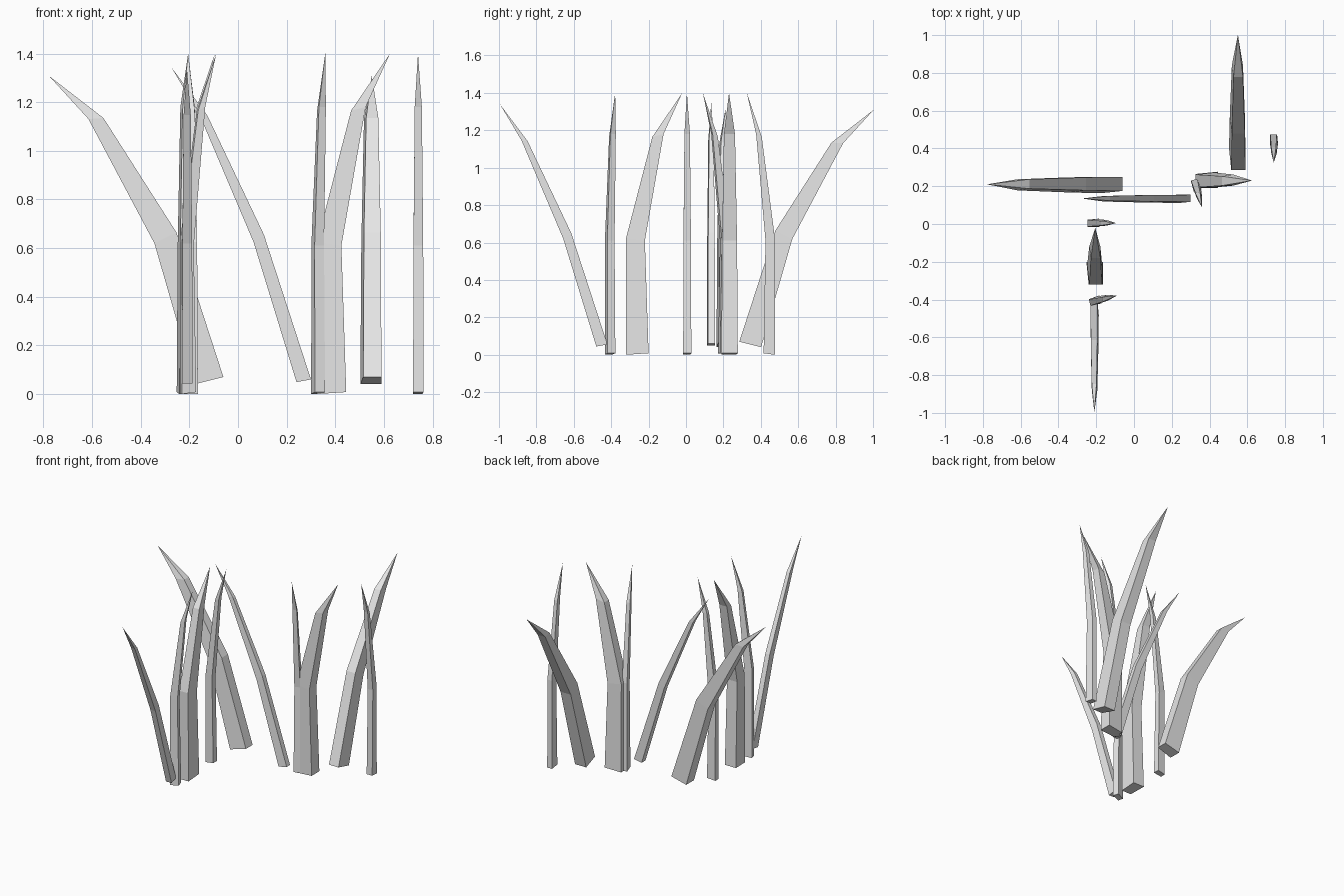
import bpy
import bmesh
from math import radians
from mathutils import Matrix, Vector

cube = bpy.data.objects.get("Cube")
if cube:
    bpy.data.objects.remove(cube, do_unlink=True)

# Single pale grey for every blade
grey = bpy.data.materials.new("pale_grey")
grey.use_nodes = True
colour = (0.8, 0.8, 0.8, 1.0)
grey.diffuse_color = colour
grey.node_tree.nodes["Principled BSDF"].inputs["Base Color"].default_value = colour

# Each ring: back x, back z, front x, front z, right y, back left y, front left y
RINGS = [
    (0.0, 0.0, 0.12, 0.008, -0.04, 0.035, 0.047),
    (0.0, 0.625, 0.10, 0.61, -0.037, 0.032, 0.043),
    (0.14, 1.165, 0.20, 1.18, -0.027, 0.023, 0.032),
]
TIP = (0.30, 0.0, 1.4)


def blade(name, location, yaw, tilt=0, width=1.0):
    """Four-sided grass blade that bends towards local +x and ends in a point."""
    bm = bmesh.new()
    rings = []
    for bx, bz, fx, fz, right, back_left, front_left in RINGS:
        corners = [(bx, right, bz), (fx, right, fz),
                   (fx, front_left, fz), (bx, back_left, bz)]
        rings.append([bm.verts.new(c) for c in corners])
    tip = bm.verts.new(TIP)
    bm.faces.new(rings[0][::-1])
    for i in range(4):
        j = (i + 1) % 4
        for low, high in zip(rings, rings[1:]):
            bm.faces.new((low[i], low[j], high[j], high[i]))
        bm.faces.new((rings[-1][i], rings[-1][j], tip))
    place = (Matrix.Translation(Vector(location))
             @ Matrix.Rotation(radians(yaw), 4, 'Z')
             @ Matrix.Rotation(radians(tilt), 4, 'Y')
             @ Matrix.Diagonal((width, width, 1.0, 1.0)))
    bm.transform(place)
    bmesh.ops.recalc_face_normals(bm, faces=bm.faces)
    mesh = bpy.data.meshes.new(name)
    bm.to_mesh(mesh)
    bm.free()
    mesh.materials.append(grey)
    obj = bpy.data.objects.new(name, mesh)
    bpy.context.scene.collection.objects.link(obj)
    return obj


LEAN = 18
SLIM = 0.5

# Broad blades
blade("broad_blade_leaning_right", (-0.06, 0.21, 0.07), 180, LEAN)
blade("broad_blade_leaning_back", (0.55, 0.285, 0.07), 90, LEAN)
blade("broad_blade_left", (0.325, 0.23, 0), 0)
blade("broad_blade_right", (-0.205, -0.32, 0), 90)

# Slim blades
blade("slim_blade_far_left", (0.74, 0.475, 0), -90, 0, SLIM)
blade("slim_blade_middle", (-0.245, 0.005, 0), 0, 0, SLIM)
blade("slim_blade_front", (-0.235, -0.415, 0), 14, 0, SLIM)
blade("slim_blade_beside_broad", (0.32, 0.235, 0), -75, 0, SLIM)
blade("slim_blade_leaning_front", (-0.21, -0.42, 0.055), -90, LEAN, SLIM)
blade("slim_blade_leaning_right", (0.30, 0.135, 0.06), 180, LEAN, SLIM)
